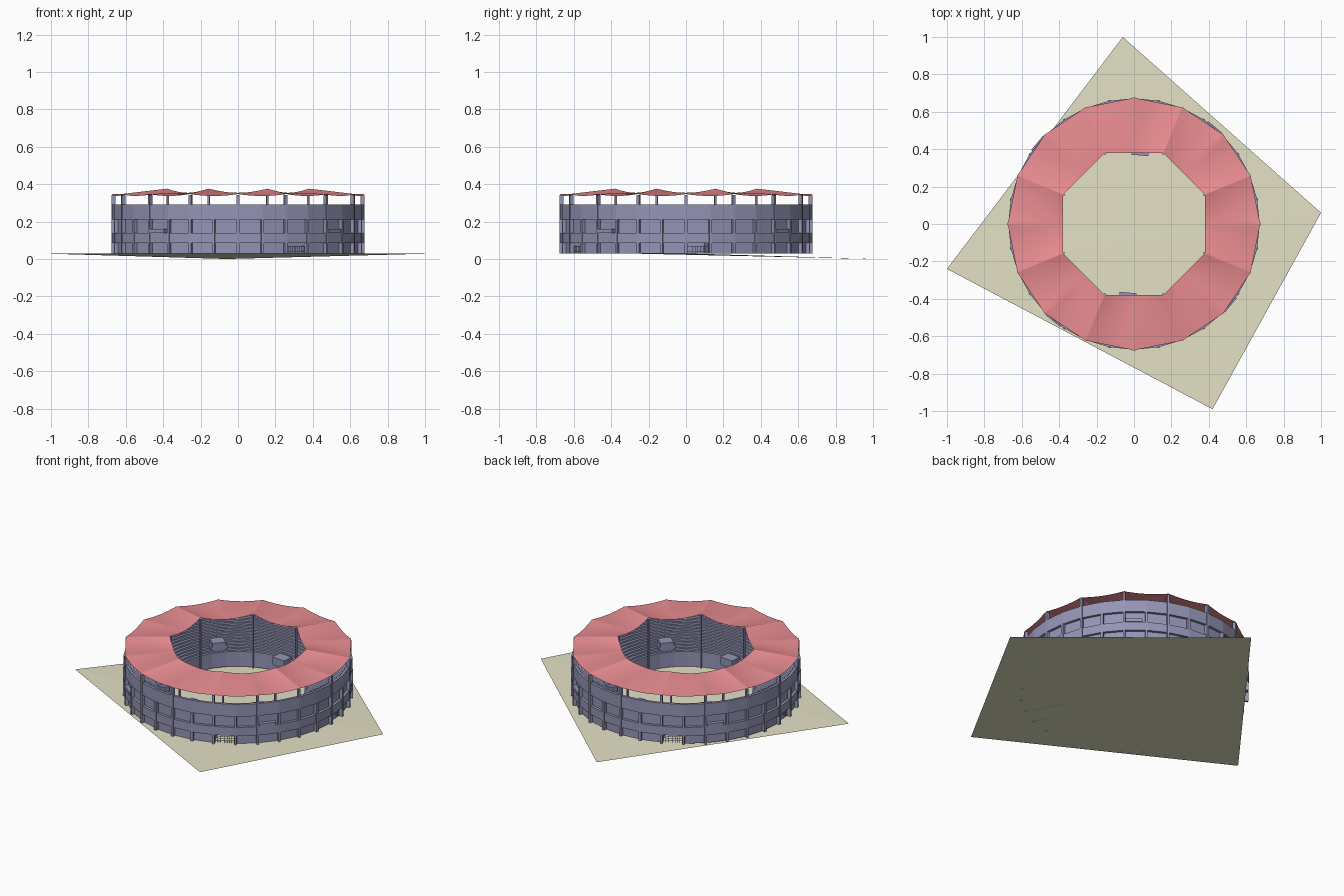
import bpy, bmesh, math
from math import sin, cos, radians, pi

if "Cube" in bpy.data.objects:
    bpy.data.objects.remove(bpy.data.objects["Cube"])

def material(name, rgb):
    m = bpy.data.materials.new(name)
    m.diffuse_color = (*rgb, 1)
    m.use_nodes = True
    m.node_tree.nodes["Principled BSDF"].inputs["Base Color"].default_value = m.diffuse_color
    return m

BLUE = material("blue_paint", (0.30, 0.30, 0.47))
RED = material("red_canvas", (0.83, 0.27, 0.29))
SAND = material("sand", (0.77, 0.75, 0.55))

def make(name, verts, faces, mat, smooth=False):
    me = bpy.data.meshes.new(name)
    me.from_pydata(verts, [], faces)
    ob = bpy.data.objects.new(name, me)
    bpy.context.collection.objects.link(ob)
    me.materials.append(mat)
    if smooth:
        bpy.context.view_layer.objects.active = ob
        ob.select_set(True)
        bpy.ops.object.shade_smooth_by_angle(angle=radians(15))
        ob.select_set(False)
    return ob

def polar(r, deg, z):
    a = radians(deg)
    return (r * cos(a), r * sin(a), z)

def boxes(name, items, mat=BLUE):
    """Join boxes given as (angle, r0, r1, side0, side1, z0, z1) in radial frames."""
    verts, faces = [], []
    for ang, r0, r1, s0, s1, z0, z1 in items:
        a, n = radians(ang), len(verts)
        for z in (z0, z1):
            for r, s in ((r0, s0), (r1, s0), (r1, s1), (r0, s1)):
                verts.append((r * cos(a) - s * sin(a), r * sin(a) + s * cos(a), z))
        for f in ((3, 2, 1, 0), (4, 5, 6, 7), (0, 1, 5, 4),
                  (1, 2, 6, 5), (2, 3, 7, 6), (3, 0, 4, 7)):
            faces.append([n + i for i in f])
    return make(name, verts, faces, mat)

# ground: a quad gently folded along its long diagonal
make("ground", [(-0.06, 1, 0), (-1, -0.24, 0.028), (0.42, -0.99, 0.028), (1, 0.06, 0.028)],
     [(0, 1, 3), (1, 2, 3)], SAND)

# stepped seating and banded outer wall as one lathed profile
BASE, SEG, ROWS = 0.028, 32, 14
R_IN, R_CORE, R_OUT = 0.42, 0.655, 0.672
GATES = (0, 10, 16, 26)
profile = [(R_IN, BASE), (R_IN, 0.125)]
for i in range(ROWS):
    r = R_IN + (R_CORE - R_IN) * (i + 1) / ROWS
    z = 0.125 + 0.155 * (i + 1) / ROWS
    profile += [(r, profile[-1][1]), (r, z)]
outer = [(R_CORE, 0.29), (R_OUT, 0.29), (R_OUT, 0.21), (R_CORE, 0.21), (R_CORE, 0.14),
         (R_OUT, 0.14), (R_OUT, 0.085), (R_CORE, 0.085), (R_CORE, BASE)]
profile += outer
n = len(profile)
verts = [polar(r, k * 360 / SEG, z) for k in range(SEG) for r, z in profile]
faces = []
for k in range(SEG):
    for j in range(n - 1):
        if j == n - 2 and k in GATES:      # leave the gateways open
            continue
        k2 = (k + 1) % SEG
        faces.append((k * n + j, k * n + j + 1, k2 * n + j + 1, k2 * n + j))
stand = make("stands_and_wall", verts, faces, BLUE)
bm = bmesh.new()
bm.from_mesh(stand.data)
bmesh.ops.recalc_face_normals(bm, faces=bm.faces)
bm.to_mesh(stand.data)
bm.free()

# outer posts, every second one rising to the roof; tall inner posts
items = []
for k in range(SEG):
    top = 0.343 if k % 2 == 0 else 0.21
    items.append((k * 360 / SEG, 0.655, 0.675, -0.007, 0.007, BASE, top))
boxes("outer_posts", items)
boxes("inner_posts", [(22.5 + 45 * k, 0.402, 0.412, -0.005, 0.005, BASE, 0.37)
                      for k in range(8)])

# gateways: passage walls and barred gates
passages, bars = [], []
for k in GATES:
    a = (k + 0.5) * 360 / SEG
    for s in (-0.06, 0.06):
        passages.append((a, R_IN, R_CORE, s - 0.002, s + 0.002, BASE, 0.085))
    for i in range(9):
        s = -0.056 + i * 0.014
        bars.append((a, 0.645, 0.648, s - 0.001, s + 0.001, BASE, 0.07))
    for z in (0.042, 0.056, 0.069):
        bars.append((a, 0.645, 0.648, -0.058, 0.058, z - 0.001, z + 0.001))
boxes("gate_passages", passages)
boxes("gate_bars", bars)

# spectator passages through the upper wall
boxes("upper_passages", [(50 + 90 * k, 0.43, 0.676, -0.05, 0.05, 0.14, 0.16)
                         for k in range(4)])
boxes("passage_mouths", [(50 + 90 * k, 0.425, 0.50, -0.04, 0.04, 0.13, 0.185)
                         for k in range(4)])
# boxes overlooking the arena
boxes("balconies", [(a, 0.368, 0.44, -0.045, 0.045, 0.09, 0.14) for a in (85, -95)])

# scalloped canopy from a 16-sided rim to an octagonal opening
def chord(deg, radius, sides, offset):
    step = 360 / sides
    t = ((deg - offset) % step) / step
    r = radius * cos(pi / sides) / cos(radians((t - 0.5) * step))
    return r, 4 * t * (1 - t)

NA, NR = 192, 6
verts, faces = [], []
for k in range(NA):
    deg = k * 360 / NA
    ro, so = chord(deg, 0.675, 16, 0)
    ri, si = chord(deg, 0.41, 8, 22.5)
    for j in range(NR + 1):
        t = j / NR
        zo, zi = 0.347 - 0.010 * so, 0.376 - 0.022 * si
        verts.append(polar(ro + (ri - ro) * t, deg, zo + (zi - zo) * t))
m = NR + 1
for k in range(NA):
    k2 = (k + 1) % NA
    for j in range(NR):
        faces.append((k * m + j, k2 * m + j, k2 * m + j + 1, k * m + j + 1))
make("canopy", verts, faces, RED, smooth=True)
